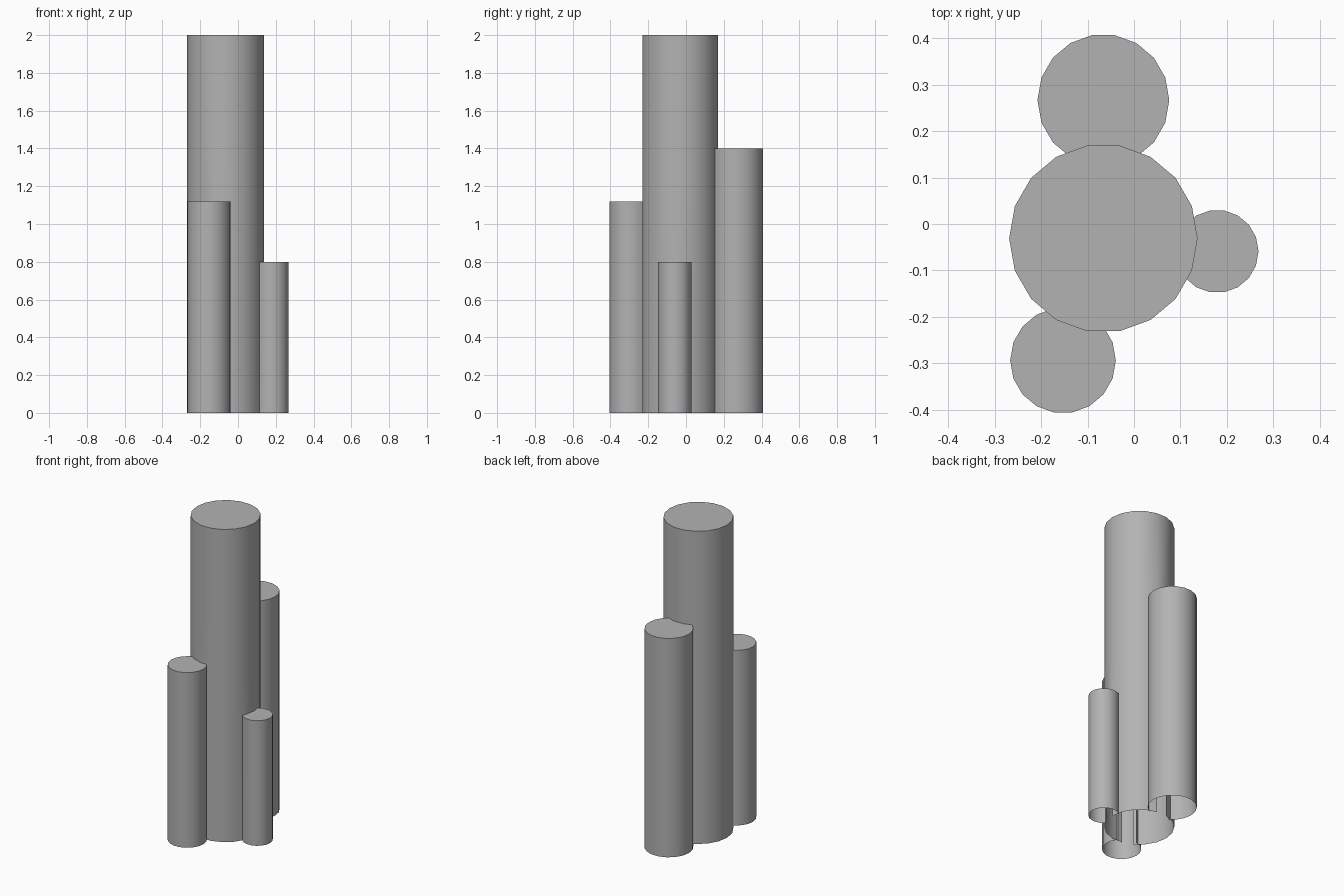
import bpy, bmesh, math

if "Cube" in bpy.data.objects:
    bpy.data.objects.remove(bpy.data.objects["Cube"])

SIDES = 18
# name: (x, y, radius, height)
columns = {
    "main_column": (-0.066, -0.031, 0.2030, 2.0),
    "back_column": (-0.066, 0.267, 0.142, 1.4),
    "front_column": (-0.153, -0.294, 0.1138, 1.12),
    "side_column": (0.179, -0.059, 0.0893, 0.8),
}

# dark grey finish
grey = bpy.data.materials.new("dark_grey")
grey.diffuse_color = (0.45, 0.45, 0.45, 1.0)
grey.use_nodes = True
grey.node_tree.nodes["Principled BSDF"].inputs["Base Color"].default_value = grey.diffuse_color


def buried(p, q, z, name):
    """True if a wall panel lies wholly inside another column."""
    for other, (x, y, r, h) in columns.items():
        if other != name and z < h - 1e-4:
            if all(math.hypot(v[0] - x, v[1] - y) < r for v in (p, q)):
                return True
    return False


def make_column(name):
    cx, cy, r, h = columns[name]
    ring = [(cx + r * math.cos(i * math.tau / SIDES),
             cy + r * math.sin(i * math.tau / SIDES)) for i in range(SIDES)]
    # wall rings at the heights of the shorter neighbours
    levels = [0.0] + sorted(c[3] for c in columns.values() if c[3] <= h)
    bm = bmesh.new()
    rows = [[bm.verts.new((x, y, z)) for x, y in ring] for z in levels]
    for k in range(len(levels) - 1):
        for i in range(SIDES):
            j = (i + 1) % SIDES
            # panels hidden in the junctions are left out
            if not buried(ring[i], ring[j], levels[k], name):
                bm.faces.new((rows[k][i], rows[k][j],
                              rows[k + 1][j], rows[k + 1][i]))
    # flat top, open bottom
    bm.faces.new(rows[-1])
    loose = [v for v in bm.verts if not v.link_faces]
    bmesh.ops.delete(bm, geom=loose, context='VERTS')
    mesh = bpy.data.meshes.new(name)
    bm.to_mesh(mesh)
    bm.free()
    mesh.materials.append(grey)
    ob = bpy.data.objects.new(name, mesh)
    bpy.context.collection.objects.link(ob)
    bpy.ops.object.select_all(action='DESELECT')
    ob.select_set(True)
    bpy.context.view_layer.objects.active = ob
    bpy.ops.object.shade_smooth_by_angle(angle=math.radians(35))


for column in columns:
    make_column(column)
